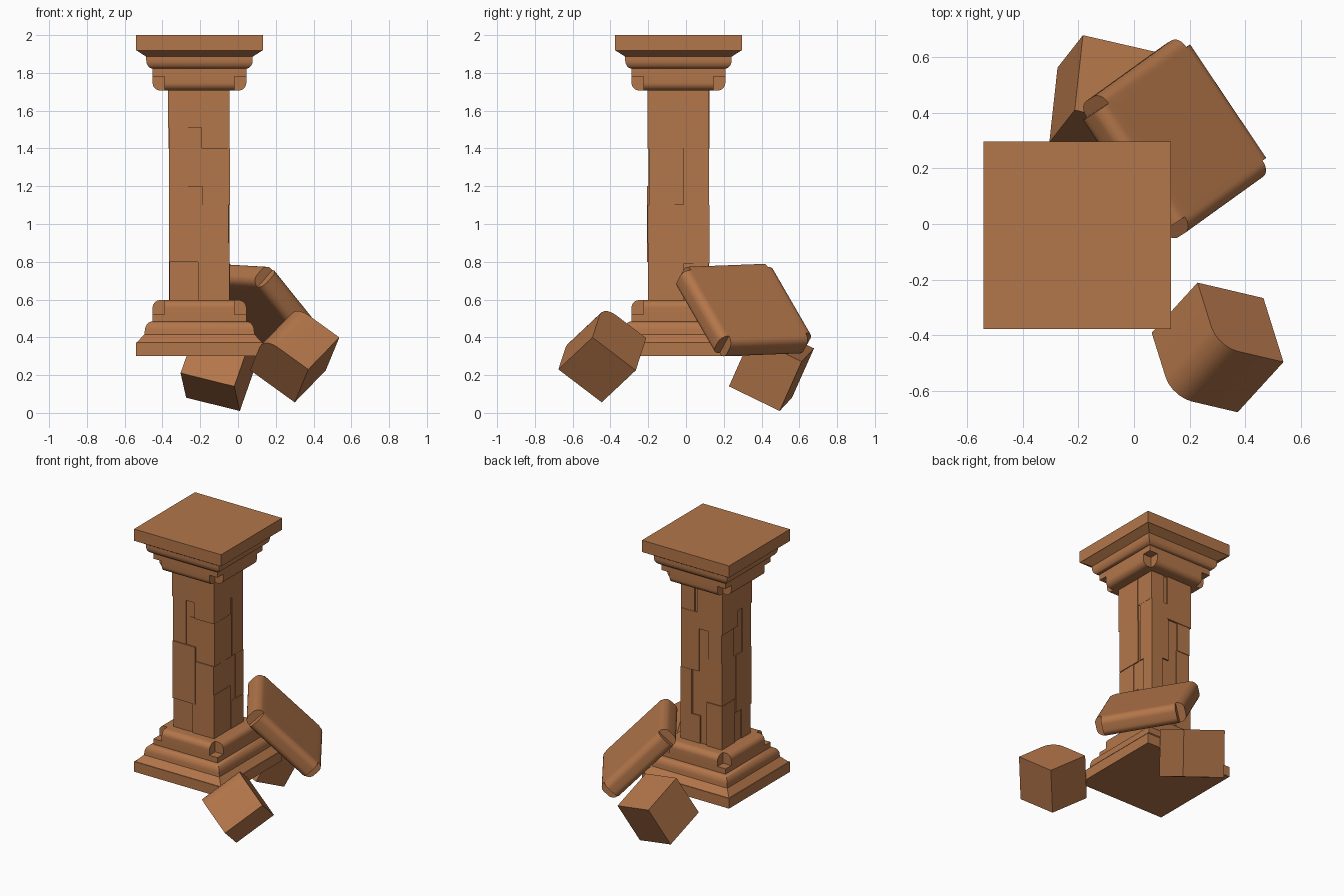
import bpy, bmesh, math, random
from mathutils import Vector, Matrix

if "Cube" in bpy.data.objects:
    bpy.data.objects.remove(bpy.data.objects["Cube"])

random.seed(4)
mat = bpy.data.materials.new("terracotta_stone")
mat.diffuse_color = (0.45, 0.18, 0.068, 1)
mat.use_nodes = True
mat.node_tree.nodes["Principled BSDF"].inputs["Base Color"].default_value = mat.diffuse_color
COL = Matrix.Translation((-0.204, -0.04, 0))


def finish(name, bm, matrix=COL):
    bmesh.ops.recalc_face_normals(bm, faces=bm.faces)
    me = bpy.data.meshes.new(name)
    bm.to_mesh(me)
    bm.free()
    me.materials.append(mat)
    me.shade_smooth()
    me.set_sharp_from_angle(angle=math.radians(32))
    ob = bpy.data.objects.new(name, me)
    ob.matrix_world = matrix
    bpy.context.collection.objects.link(ob)
    return ob


def loft(bm, rings):
    """Join rings of equal point count and cap both ends."""
    vs = [[bm.verts.new(p) for p in r] for r in rings]
    n = len(vs[0])
    for a, b in zip(vs, vs[1:]):
        for i in range(n):
            bm.faces.new((a[i], a[(i + 1) % n], b[(i + 1) % n], b[i]))
    bm.faces.new(vs[0][::-1])
    bm.faces.new(vs[-1])


def square_stack(bm, profile):
    """Square moulding from (half width, z) pairs."""
    loft(bm, [[(-h, -h, z), (h, -h, z), (h, h, z), (-h, h, z)] for h, z in profile])


def side_bars(bm, core, profile):
    """Four moulded bars around a square core, leaving notched corners."""
    for k in range(4):
        r = Matrix.Rotation(k * math.pi / 2, 3, 'Z')
        loft(bm, [[r @ Vector((core + o, s * core, z)) for o, z in profile] for s in (-1, 1)])


def arc(cx, cz, rx, rz, a0, a1, n=8):
    return [(cx + rx * math.cos(math.radians(a0 + (a1 - a0) * i / n)),
             cz + rz * math.sin(math.radians(a0 + (a1 - a0) * i / n))) for i in range(n + 1)]


def box(bm, lo, hi, matrix=Matrix()):
    size = Vector(hi) - Vector(lo)
    mid = (Vector(hi) + Vector(lo)) / 2
    bmesh.ops.create_cube(bm, size=1, matrix=matrix @ Matrix.Translation(mid) @ Matrix.Diagonal((*size, 1)))


# capital: slab, splay, round, then lowest tier with notched corners
bm = bmesh.new()
square_stack(bm, [(0.248, 1.782), (0.248, 1.823)] + arc(0.248, 1.868, 0.034, 0.045, -90, 0)
             + [(0.282, 1.886), (0.332, 1.918), (0.337, 1.918), (0.337, 2.0)])
square_stack(bm, [(0.185, 1.707), (0.185, 1.79)])
side_bars(bm, 0.185, [(-0.02, 1.79), (-0.02, 1.707)] + arc(0.023, 1.747, 0.04, 0.04, -90, 0) + [(0.063, 1.79)])
finish("capital", bm)

# base: the same mouldings upside down
bm = bmesh.new()
square_stack(bm, [(0.337, 0.302), (0.337, 0.373), (0.332, 0.373), (0.292, 0.415)]
             + arc(0.248, 0.43, 0.042, 0.055, 0, 90) + [(0.248, 0.485), (0.248, 0.522)])
square_stack(bm, [(0.185, 0.515), (0.185, 0.597)])
side_bars(bm, 0.185, [(-0.02, 0.597), (-0.02, 0.515), (0.063, 0.515)] + arc(0.023, 0.557, 0.04, 0.04, 0, 90))
finish("base", bm)

# shaft core
bm = bmesh.new()
box(bm, (-0.152, -0.152, 0.59), (0.152, 0.152, 1.715))
finish("shaft_core", bm)

# shaft corner stones: staggered courses standing slightly proud
bm = bmesh.new()
courses = [[0.59, 0.8, 1.2, 1.51, 1.715], [0.59, 0.9, 1.1, 1.4, 1.715],
           [0.59, 0.79, 1.1, 1.51, 1.715], [0.59, 0.9, 1.2, 1.4, 1.715]]
for (sx, sy), zs in zip([(-1, -1), (1, -1), (1, 1), (-1, 1)], courses):
    for z0, z1 in zip(zs, zs[1:]):
        ox, oy = random.uniform(0.155, 0.166), random.uniform(0.155, 0.166)
        wx, wy = random.uniform(0.08, 0.2), random.uniform(0.08, 0.2)
        xs, ys = sorted((sx * ox, sx * (ox - wx))), sorted((sy * oy, sy * (oy - wy)))
        tilt = Matrix.Rotation(random.uniform(-0.012, 0.012), 4, 'Z')
        box(bm, (xs[0], ys[0], z0), (xs[1], ys[1], z1), tilt)
finish("shaft_stones", bm)


def frame(x, y, centre):
    """Placement matrix from two edge directions and a centre."""
    x = Vector(x).normalized()
    z = x.cross(Vector(y)).normalized()
    y = z.cross(x)
    m = Matrix((x, y, z)).transposed().to_4x4()
    m.translation = centre
    return m


# fallen moulded slab leaning on the base
T = 0.065
bm = bmesh.new()
box(bm, (-0.245, -0.245, -T), (0.245, 0.245, T))
side_bars(bm, 0.245, [(-0.03, T), (-0.03, -T)] + arc(0.005, -T + 0.045, 0.045, 0.045, -90, 0)
          + arc(0.005, T - 0.045, 0.045, 0.045, 0, 90))
m = frame((-0.57, -0.41, 0.71), (0.56, -0.82, -0.04), (0.185, 0.33, 0.59))
finish("fallen_slab", bm, m @ Matrix.Translation((0, 0, -T)))

# rear fallen block
bm = bmesh.new()
bmesh.ops.create_cube(bm, size=0.3)
finish("rear_block", bm, frame((-0.283, 0.065, 0.07), (-0.013, -0.27, 0.125), (-0.1015, 0.4525, 0.241)))

# front fallen block with one worn edge (local -y, -z edge along x)
bm = bmesh.new()
bmesh.ops.create_cube(bm, size=0.297)
worn = [e for e in bm.edges if all(v.co.y > 0 and v.co.z < 0 for v in e.verts)]
bmesh.ops.bevel(bm, geom=worn, offset=0.09, segments=5, profile=0.5, affect='EDGES')
finish("front_block", bm, frame((0.167, 0.183, 0.172), (0.07, -0.23, 0.172), (0.30, -0.443, 0.313)))
